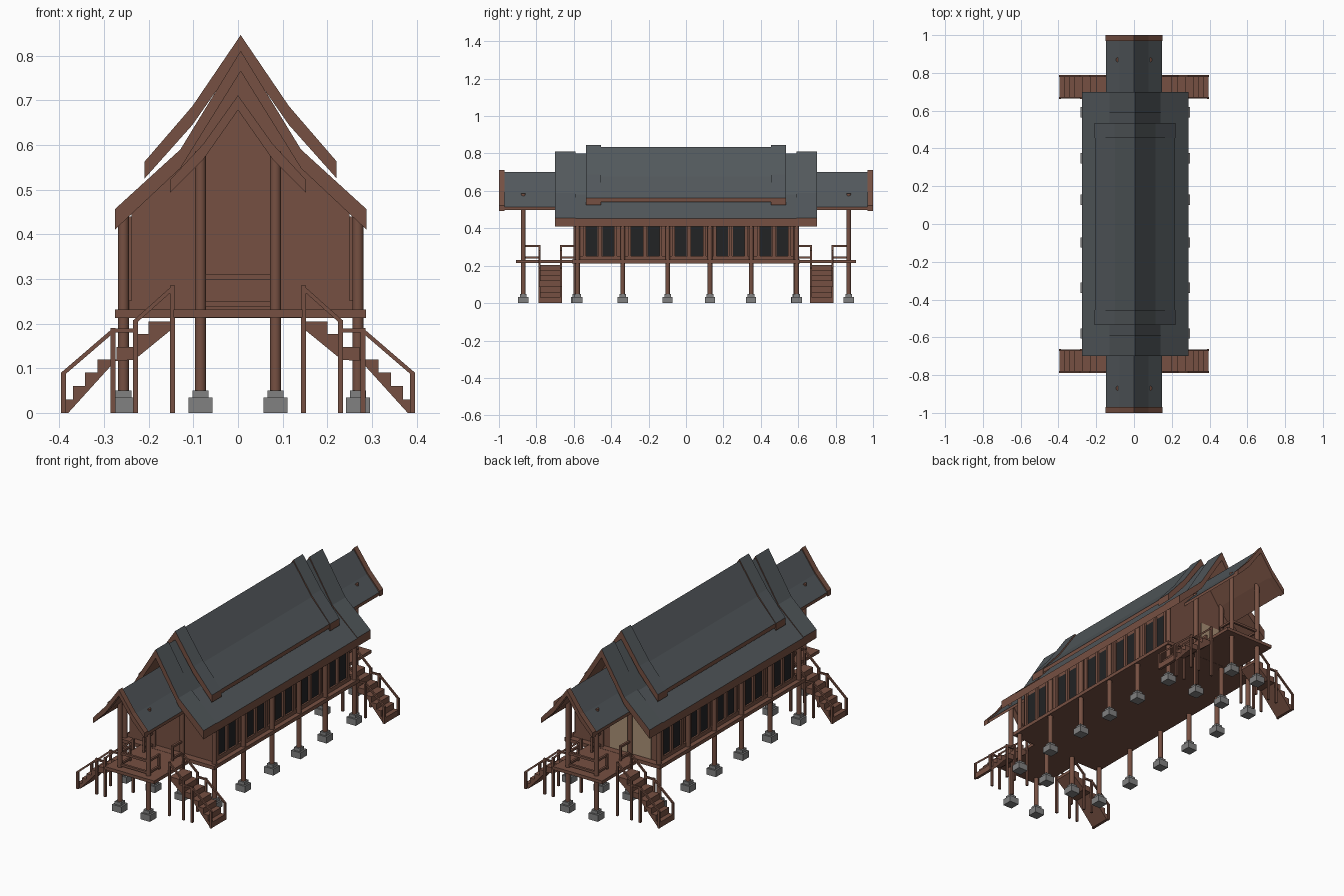
import bpy, bmesh, math
from mathutils import Vector

if "Cube" in bpy.data.objects:
    bpy.data.objects.remove(bpy.data.objects["Cube"])


def material(name, rgb):
    m = bpy.data.materials.new(name)
    m.diffuse_color = (*rgb, 1)
    m.use_nodes = True
    m.node_tree.nodes["Principled BSDF"].inputs["Base Color"].default_value = m.diffuse_color
    return m


WOOD = material("brown wood", (0.180, 0.080, 0.054))
TILE = material("slate roof", (0.085, 0.098, 0.107))
STONE = material("grey stone", (0.22, 0.22, 0.22))
DARK = material("dark window", (0.016, 0.017, 0.018))
TAN = material("tan panel", (0.40, 0.28, 0.18))
CX = 0.006  # the hall sits slightly off centre


def finish(name, bm, mats, rule=None):
    bmesh.ops.recalc_face_normals(bm, faces=bm.faces)
    bm.normal_update()
    for f in bm.faces:
        if rule:
            f.material_index = rule(f)
    me = bpy.data.meshes.new(name)
    bm.to_mesh(me)
    bm.free()
    for m in mats:
        me.materials.append(m)
    ob = bpy.data.objects.new(name, me)
    bpy.context.collection.objects.link(ob)
    return ob


def box(name, x0, x1, y0, y1, z0, z1, mat):
    bm = bmesh.new()
    bmesh.ops.create_cube(bm, size=1)
    for v in bm.verts:
        v.co = ((x0, x1)[v.co.x > 0], (y0, y1)[v.co.y > 0], (z0, z1)[v.co.z > 0])
    return finish(name, bm, [mat])


def prism(name, pts, y0, y1, mats, rule=None):
    """Extrude an x-z outline along y."""
    bm = bmesh.new()
    f = bm.faces.new([bm.verts.new((x, y0, z)) for x, z in pts])
    r = bmesh.ops.extrude_face_region(bm, geom=[f])
    for v in r["geom"]:
        if isinstance(v, bmesh.types.BMVert):
            v.co.y = y1
    return finish(name, bm, mats, rule)


def bar(name, a, b, t=0.009):
    """Square bar between two points."""
    a, b = Vector(a), Vector(b)
    d = b - a
    bm = bmesh.new()
    bmesh.ops.create_cube(bm, size=1)
    q = d.to_track_quat('Z', 'Y')
    for v in bm.verts:
        v.co = (a + b) / 2 + q @ Vector((v.co.x * t, v.co.y * t, v.co.z * d.length))
    return finish(name, bm, [WOOD])


def column(x, y, top):
    bm = bmesh.new()
    bmesh.ops.create_cone(bm, segments=16, radius1=0.0125, radius2=0.0125, depth=top - 0.04, cap_ends=True)
    for v in bm.verts:
        v.co += Vector((x, y, (top + 0.04) / 2))
    for f in bm.faces:
        f.smooth = len(f.verts) == 4
    finish("column", bm, [WOOD])
    box("footing", x - 0.027, x + 0.027, y - 0.027, y + 0.027, 0, 0.034, STONE)
    box("footing_cap", x - 0.018, x + 0.018, y - 0.018, y + 0.018, 0.034, 0.05, STONE)


def roof(name, outer, inner, y0, y1, cx=CX, tiled=True):
    """Gable roof from half profiles listed ridge to eave."""
    pts = [(cx - x, z) for x, z in outer[::-1]] + [(cx + x, z) for x, z in outer[1:]]
    pts += [(cx + x, z) for x, z in inner[::-1]] + [(cx - x, z) for x, z in inner[1:]]
    prism(name, pts, y0, y1, [WOOD, TILE],
          (lambda f: int(f.normal.z > 0.2)) if tiled else None)


# Upper roof: middle and raised ends
up_in = [(0, 0.80), (0.108, 0.645), (0.215, 0.525)]
roof("upper_roof", [(0, 0.836), (0.107, 0.677), (0.212, 0.562)],
     [(0, 0.80), (0.107, 0.65), (0.212, 0.54)], -0.455, 0.455)
# Lower roof: middle and raised ends
roof("lower_roof", [(0, 0.80), (0.135, 0.582), (0.282, 0.453)],
     [(0, 0.765), (0.135, 0.548), (0.282, 0.41)], -0.59, 0.59)
for s in (-1, 1):
    roof("upper_roof_end", [(0, 0.846), (0.108, 0.687), (0.215, 0.563)], up_in, s * 0.455, s * 0.535)
    roof("lower_roof_end", [(0, 0.811), (0.135, 0.59), (0.282, 0.456)],
         [(0, 0.765), (0.135, 0.548), (0.282, 0.41)], s * 0.59, s * 0.70)
    # Porch roof and its bargeboard
    roof("porch_roof", [(0, 0.702), (0.078, 0.593), (0.149, 0.515)],
         [(0, 0.685), (0.078, 0.574), (0.149, 0.498)], s * 0.57, s * 0.972, 0)
    roof("porch_bargeboard", [(0, 0.711), (0.078, 0.602), (0.152, 0.522)],
         [(0, 0.678), (0.078, 0.567), (0.152, 0.493)], s * 0.97, s * 1.0, 0, False)

# Hall walls with gables
prism("hall_walls", [(CX - 0.244, 0.225), (CX + 0.244, 0.225), (CX + 0.244, 0.455), (CX + 0.135, 0.56),
                     (CX, 0.775), (CX - 0.135, 0.56), (CX - 0.244, 0.455)], -0.57, 0.575, [WOOD])
box("back_panel", -0.2, 0.04, 0.573, 0.579, 0.235, 0.44, TAN)

# Floors
box("hall_floor", CX - 0.281, CX + 0.281, -0.61, 0.61, 0.213, 0.232, WOOD)
for s in (-1, 1):
    y = sorted((s * 0.6, s * 0.91))
    box("porch_floor", -0.145, 0.145, y[0], y[1], 0.214, 0.231, WOOD)

# Columns on footings
rows = [-0.58, -0.338, -0.098, 0.128, 0.348, 0.592]
for y in rows:
    for s in (-1, 1):
        column(CX + s * 0.2625, y, 0.44)
for sx in (-1, 1):
    for sy in (-1, 1):
        column(sx * 0.084, sy * 0.87, 0.585)
        column(sx * 0.084, sy * 0.588, 0.585)

# Window pairs with frames on both long walls
for sx in (-1, 1):
    def plate(name, d, y0, y1, z0, z1, mat):
        x = sorted((CX + sx * 0.243, CX + sx * (0.244 + d)))
        box(name, x[0], x[1], y0, y1, z0, z1, mat)
    for a, b in zip(rows, rows[1:]):
        c = (a + b) / 2
        for o in (-0.044, 0.044):
            plate("window", 0.003, c + o - 0.031, c + o + 0.031, 0.252, 0.425, DARK)
        for o in (-0.083, 0, 0.083):
            plate("window_post", 0.012, c + o - 0.008, c + o + 0.008, 0.232, 0.44, WOOD)
    plate("sill_rail", 0.012, -0.57, 0.575, 0.232, 0.252, WOOD)

# Stairs, landings and handrails: four mirrored flights
steps = [(0.145, 0.205), (0.2, 0.177), (0.232, 0.148), (0.272, 0.12), (0.315, 0.09),
         (0.343, 0.06), (0.37, 0.03), (0.395, 0)]
outline = []
for (x0, z), (x1, _) in zip(steps, steps[1:]):
    outline += [(x0, z), (x1, z)]
outline += [(0.395, 0.0), (0.38, 0.0), (0.275, 0.116), (0.232, 0.119), (0.145, 0.19)]
for sx in (-1, 1):
    for sy in (-1, 1):
        prism("stairs", [(sx * x, z) for x, z in outline], sy * 0.67, sy * 0.78, [WOOD])
        for y in (sy * 0.668, sy * 0.784):
            for x, z in ((0.391, 0.09), (0.28, 0.19), (0.23, 0.208), (0.147, 0.285)):
                bar("stair_post", (sx * x, y, 0), (sx * x, y, z), 0.011)
            for a, b in (((0.394, 0.086), (0.28, 0.184)), ((0.28, 0.184), (0.23, 0.184)),
                         ((0.23, 0.205), (0.147, 0.279))):
                bar("handrail", (sx * a[0], y, a[1]), (sx * b[0], y, b[1]))
        # Porch side rails
        for y0, y1 in ((0.87, 0.784), (0.668, 0.588)):
            for z in (0.305, 0.244):
                bar("porch_side_rail", (sx * 0.084, sy * y0, z), (sx * 0.084, sy * y1, z), 0.011)
        for y in (0.784, 0.668):
            bar("porch_rail_post", (sx * 0.084, sy * y, 0.225), (sx * 0.084, sy * y, 0.311), 0.011)
# Porch end rails
for sy in (-1, 1):
    for z in (0.305, 0.244):
        bar("porch_end_rail", (-0.084, sy * 0.87, z), (0.084, sy * 0.87, z), 0.012)
